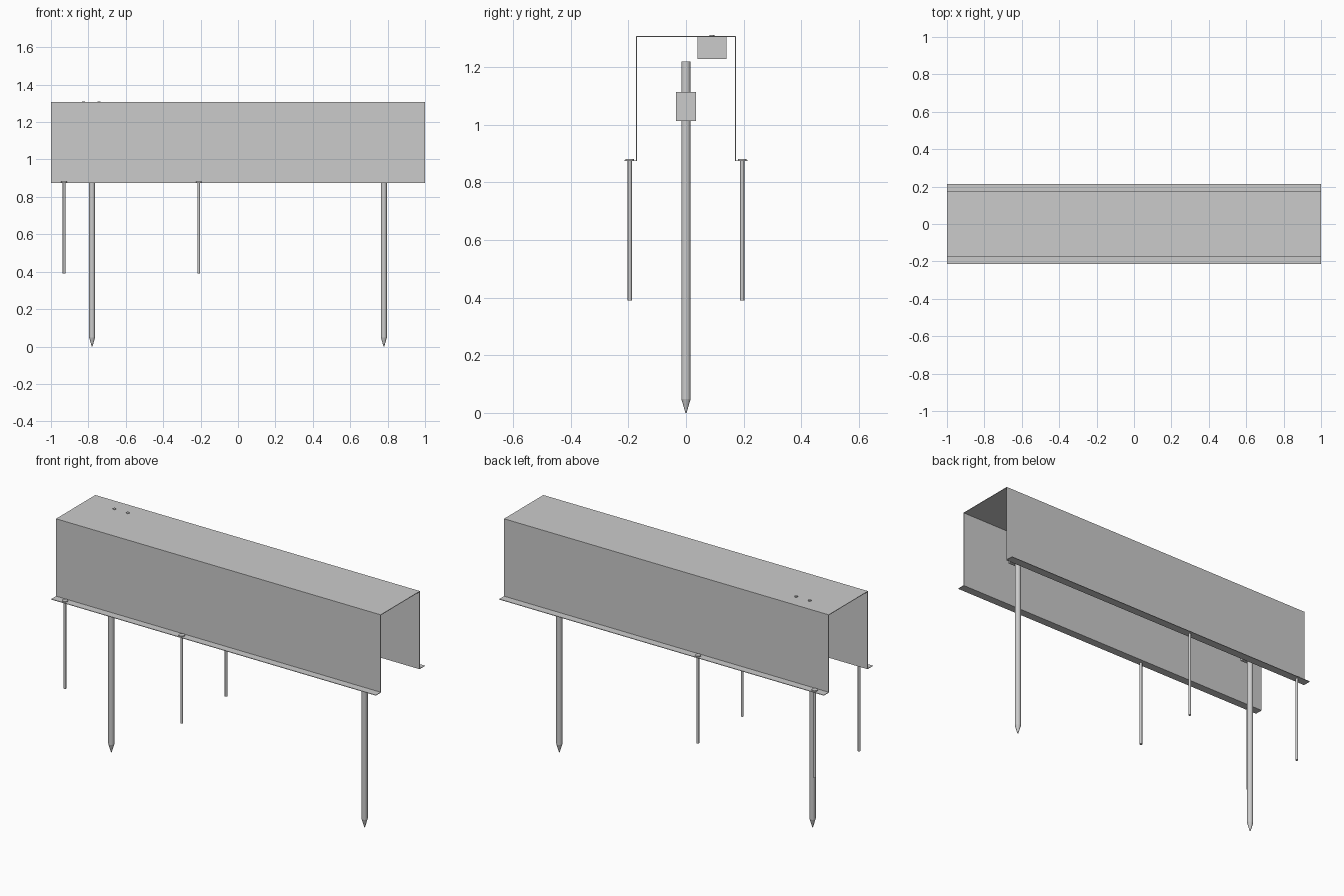
import bpy, bmesh, math
from mathutils import Matrix, Vector

cube = bpy.data.objects.get("Cube")
if cube:
    bpy.data.objects.remove(cube, do_unlink=True)

steel = bpy.data.materials.new("plain_grey_steel")
steel.use_nodes = True
GREY = (0.6, 0.6, 0.6, 1)
steel.diffuse_color = GREY
steel.node_tree.nodes["Principled BSDF"].inputs["Base Color"].default_value = GREY


def finish(name, bm, matrix=Matrix(), smooth=False):
    """Turn a bmesh into a named, coloured object."""
    bmesh.ops.transform(bm, matrix=matrix, verts=bm.verts)
    bmesh.ops.recalc_face_normals(bm, faces=bm.faces)
    mesh = bpy.data.meshes.new(name)
    bm.to_mesh(mesh)
    bm.free()
    mesh.materials.append(steel)
    obj = bpy.data.objects.new(name, mesh)
    bpy.context.collection.objects.link(obj)
    if smooth:
        bpy.ops.object.select_all(action="DESELECT")
        obj.select_set(True)
        bpy.context.view_layer.objects.active = obj
        bpy.ops.object.shade_smooth_by_angle(angle=math.radians(15))
    return obj


def lathe(name, profile, location, along_x=False):
    """Spin a (radius, height) profile about its axis."""
    bm = bmesh.new()
    verts = [bm.verts.new((r, 0, z)) for r, z in profile]
    edges = [bm.edges.new(pair) for pair in zip(verts, verts[1:])]
    bmesh.ops.spin(bm, geom=verts + edges, cent=(0, 0, 0), axis=(0, 0, 1),
                   angle=math.tau, steps=32, use_merge=True)
    bmesh.ops.remove_doubles(bm, verts=bm.verts, dist=0.00001)
    turn = Matrix.Rotation(math.pi / 2, 4, "Y") if along_x else Matrix()
    return finish(name, bm, Matrix.Translation(location) @ turn, smooth=True)


def disc(name, radius, depth, location, along_x=False):
    profile = [(0, 0), (radius, 0), (radius, depth), (0, depth)]
    return lathe(name, profile, location, along_x)


def box(name, centre, size):
    bm = bmesh.new()
    bmesh.ops.create_cube(bm, size=1)
    return finish(name, bm, Matrix.Translation(centre) @ Matrix.Diagonal((*size, 1)))


# Folded sheet cover: closed hat-shaped section extruded along x
T = 0.003
WALL, LIP, LOW, TOP = 0.173, 0.215, 0.873, 1.307
half = [(WALL, TOP), (WALL, LOW + T), (LIP, LOW + T),
        (LIP, LOW), (WALL - T, LOW), (WALL - T, TOP - T)]
section = half + [(-y, z) for y, z in reversed(half)]
bm = bmesh.new()
face = bm.faces.new([bm.verts.new((-1, y, z)) for y, z in section])
grown = bmesh.ops.extrude_face_region(bm, geom=[face], use_keep_orig=True)
bmesh.ops.translate(bm, vec=Vector((2, 0, 0)),
                    verts=[g for g in grown["geom"] if isinstance(g, bmesh.types.BMVert)])
finish("sheet_cover", bm)

# Pointed ground posts, each with a clamp block and set screw
POST_R = 0.016
for side, x in (("right", -0.78), ("left", 0.78)):
    lathe(side + "_ground_post",
          [(0, 0), (0.002, 0), (POST_R, 0.048), (POST_R, 1.219), (0, 1.219)], (x, 0, 0))
    box(side + "_clamp_block", (x, 0, 1.063), (0.07, 0.068, 0.1))
    disc(side + "_set_screw", 0.006, 0.002, (x + 0.034, 0, 1.09), along_x=True)

# Headed pins through both lips
for x, place in ((-0.93, "end"), (-0.21, "middle")):
    for y, side in ((-0.195, "front"), (0.195, "back")):
        lathe(f"{side}_{place}_pin",
              [(0, 0.39), (0.007, 0.39), (0.007, 0.874), (0.0155, 0.874),
               (0.0155, 0.881), (0, 0.881)], (x, y, 0))

# Hanging housing with a round port, screwed through the cover top
box("hanging_housing", (-0.783, 0.09, 1.266), (0.14, 0.1, 0.077))
disc("housing_port", 0.021, 0.002, (-0.714, 0.09, 1.267), along_x=True)
for i, x in enumerate((-0.825, -0.742)):
    disc(f"cover_screw_{i + 1}", 0.008, 0.006, (x, 0.09, 1.305))
